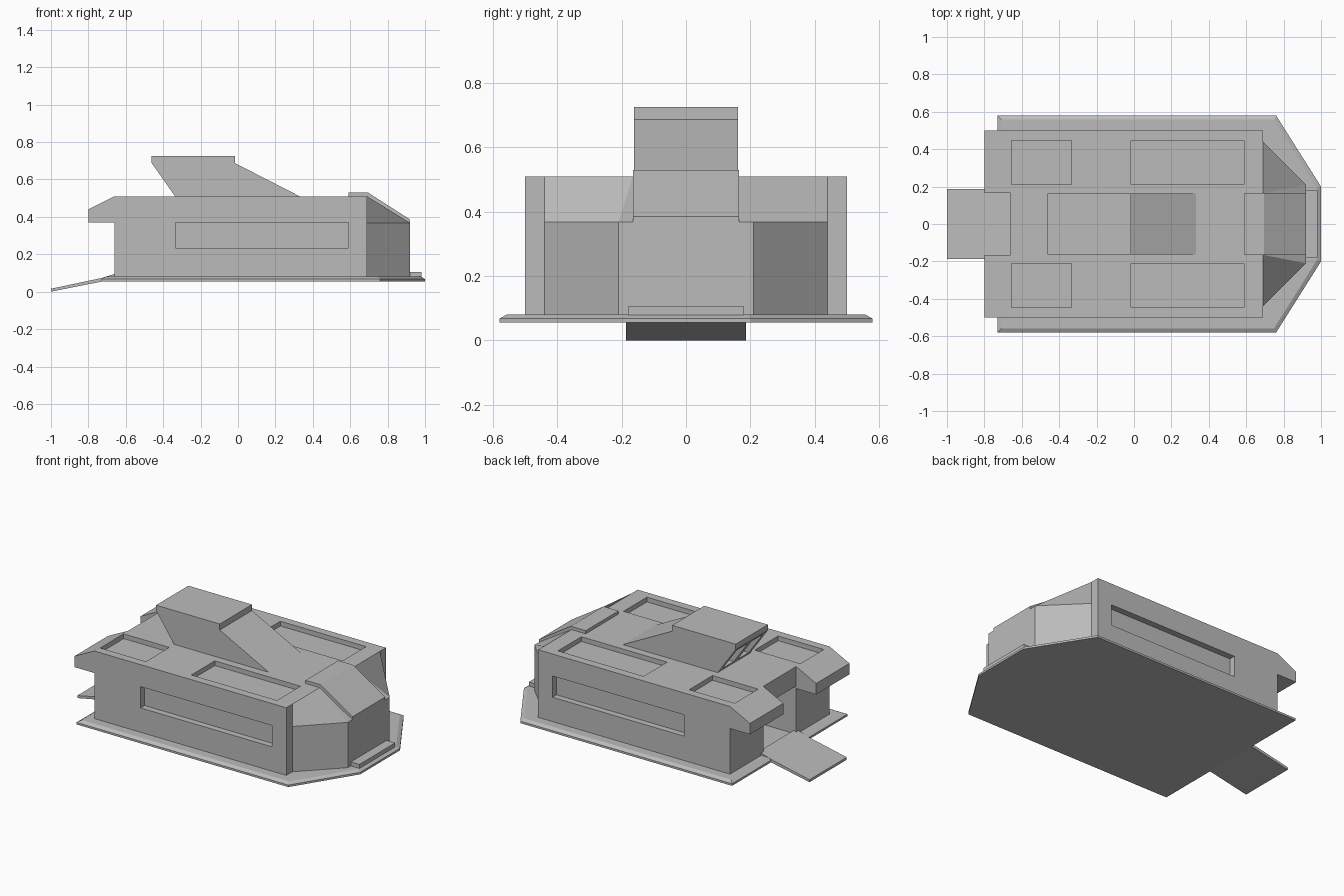
import bpy, bmesh

if "Cube" in bpy.data.objects:
    bpy.data.objects.remove(bpy.data.objects["Cube"])

hull_grey = bpy.data.materials.new("hull_grey")
hull_grey.diffuse_color = (0.5, 0.5, 0.5, 1)
hull_grey.use_nodes = True
hull_grey.node_tree.nodes["Principled BSDF"].inputs["Base Color"].default_value = hull_grey.diffuse_color


def finish(name, bm):
    bmesh.ops.recalc_face_normals(bm, faces=bm.faces[:])
    me = bpy.data.meshes.new(name)
    bm.to_mesh(me)
    bm.free()
    me.materials.append(hull_grey)
    ob = bpy.data.objects.new(name, me)
    bpy.context.collection.objects.link(ob)
    return ob


def loft(name, rings):
    """Closed solid through matching rings of 3D points."""
    bm = bmesh.new()
    vs = [[bm.verts.new(p) for p in r] for r in rings]
    n = len(vs[0])
    for a, b in zip(vs, vs[1:]):
        for i in range(n):
            j = (i + 1) % n
            bm.faces.new((a[i], a[j], b[j], b[i]))
    bm.faces.new(vs[0])
    bm.faces.new(vs[-1])
    return finish(name, bm)


def side_profile(name, pts, y0, y1):
    """XZ profile extruded along y."""
    return loft(name, [[(x, y, z) for x, z in pts] for y in (y0, y1)])


def box(name, x0, x1, y0, y1, z0, z1):
    return side_profile(name, [(x0, z0), (x1, z0), (x1, z1), (x0, z1)], y0, y1)


def cut(target, cutter):
    mod = target.modifiers.new("cut", 'BOOLEAN')
    mod.operation = 'DIFFERENCE'
    mod.solver = 'EXACT'
    mod.object = cutter
    cutter.hide_render = True
    bpy.context.view_layer.objects.active = target
    bpy.ops.object.modifier_apply(modifier=mod.name)
    bpy.data.objects.remove(cutter)


# Base plate with chamfered rim
def plate_ring(o, z):
    half = [(-0.73 + o, 0.58 - o), (0.76 - o * 0.5, 0.58 - o), (1.0 - o, 0.2 - o * 0.3)]
    return [(x, y, z) for x, y in half] + [(x, -y, z) for x, y in reversed(half)]


loft("base_plate", [plate_ring(0, 0.055), plate_ring(0, 0.068), plate_ring(0.022, 0.08)])

# Rear ramp and front step
side_profile("rear_ramp", [(-1, 0), (-0.72, 0.056), (-0.64, 0.07), (-0.64, 0.098),
                           (-0.66, 0.095), (-0.73, 0.073), (-1, 0.016)], -0.187, 0.187)
box("front_step", 0.9, 0.98, -0.18, 0.18, 0.075, 0.105)

# Main hull with rear overhang
hull = side_profile("hull", [(-0.66, 0.079), (-0.66, 0.37), (-0.8, 0.37), (-0.8, 0.44),
                             (-0.66, 0.51), (0.69, 0.51), (0.69, 0.079)], -0.5, 0.5)
cut(hull, box("rear_notch", -0.9, -0.659, -0.165, 0.165, 0.05, 0.6))
cut(hull, box("doorway", -0.7, -0.42, -0.165, 0.165, 0.05, 0.385))
for s in (-1, 1):
    ys = sorted((0.46 * s, 0.6 * s))
    cut(hull, box("side_slot", -0.335, 0.59, *ys, 0.235, 0.37))
    ys = sorted((0.212 * s, 0.447 * s))
    for x0, x1 in ((-0.656, -0.335), (-0.015, 0.588)):
        cut(hull, box("roof_panel", x0, x1, *ys, 0.48, 0.6))

# Tapered nose
bm = bmesh.new()
sides = []
for s in (-1, 1):
    sides.append([bm.verts.new((x, y * s, z)) for x, y, z in (
        (0.69, 0.44, 0.51), (0.69, 0.165, 0.51), (0.92, 0.21, 0.368),
        (0.69, 0.44, 0.368), (0.69, 0.44, 0.079), (0.92, 0.21, 0.079))])
for a, b, c, d, e, f in sides:
    bm.faces.new((a, b, c, d))
    bm.faces.new((d, c, f, e))
L, R = sides
bm.faces.new((L[1], R[1], R[2], L[2]))
bm.faces.new((L[2], R[2], R[5], L[5]))
bm.faces.new((L[4], L[5], R[5], R[4]))
bm.faces.new((L[0], L[3], L[4], R[4], R[3], R[0], R[1], L[1]))
finish("nose", bm)

# Raised hood over the nose
side_profile("hood", [(0.59, 0.5), (0.59, 0.53), (0.695, 0.53), (0.92, 0.386),
                      (0.92, 0.366), (0.69, 0.5)], -0.165, 0.165)

# Raised roof tower with two slots in its leaning back
tower = side_profile("roof_tower", [(-0.333, 0.505), (-0.463, 0.69), (-0.463, 0.725), (-0.015, 0.725),
                                    (-0.015, 0.687), (0.34, 0.505)], -0.162, 0.162)
for y0, y1 in ((-0.13, -0.02), (0.02, 0.13)):
    cut(tower, side_profile("tower_slot", [(-0.54, 0.67), (-0.39, 0.67), (-0.295, 0.53),
                                           (-0.44, 0.53)], y0, y1))
